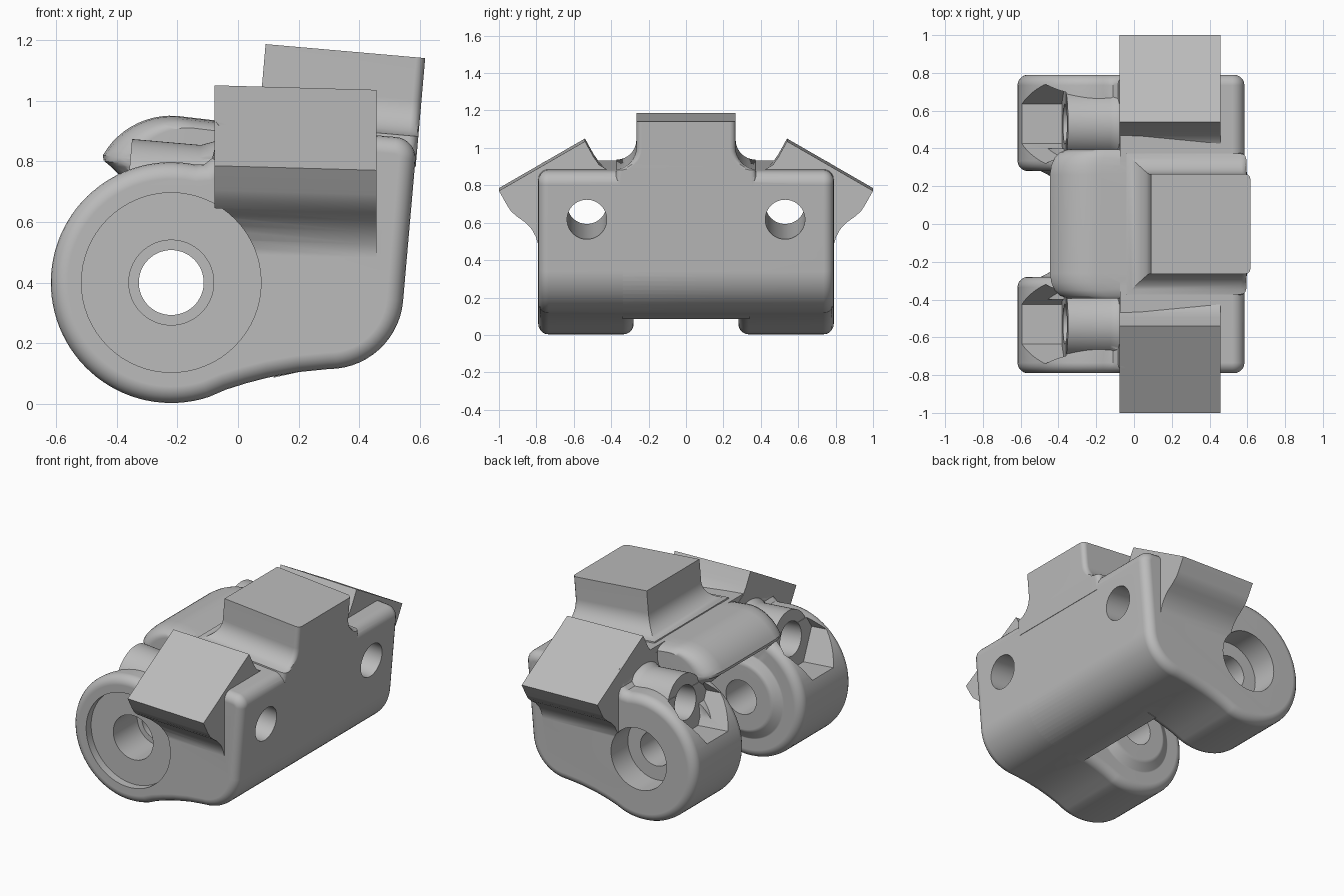
import bpy, bmesh
from math import sin, cos, pi, radians, sqrt
from mathutils import Vector

cube = bpy.data.objects.get("Cube")
if cube:
    bpy.data.objects.remove(cube, do_unlink=True)

grey = bpy.data.materials.new("plain grey")
grey.use_nodes = True
grey.diffuse_color = (0.5, 0.5, 0.5, 1)
grey.node_tree.nodes["Principled BSDF"].inputs["Base Color"].default_value = (0.5, 0.5, 0.5, 1)


def loft(name, loops, bevel=0):
    """Skin a list of equal loops, cap both ends and optionally round the end rims."""
    bm = bmesh.new()
    rings = [[bm.verts.new(p) for p in loop] for loop in loops]
    n = len(rings[0])
    for a, b in zip(rings, rings[1:]):
        for i in range(n):
            j = (i + 1) % n
            bm.faces.new((a[i], a[j], b[j], b[i]))
    caps = [bm.faces.new(rings[0]), bm.faces.new(rings[-1])]
    bmesh.ops.recalc_face_normals(bm, faces=bm.faces)
    if bevel:
        rim = [e for f in caps for e in f.edges]
        bmesh.ops.bevel(bm, geom=rim, offset=bevel, segments=5, profile=0.5,
                        affect='EDGES', clamp_overlap=False)
    mesh = bpy.data.meshes.new(name)
    bm.to_mesh(mesh)
    bm.free()
    mesh.materials.append(grey)
    ob = bpy.data.objects.new(name, mesh)
    bpy.context.collection.objects.link(ob)
    return ob


def slab(name, profile, y0, y1, bevel=0):
    """Extrude an (x, z) profile along y."""
    return loft(name, [[(x, y, z) for x, z in profile] for y in (y0, y1)], bevel)


def lathe(name, start, axis, steps, n=64):
    """Turn (distance, radius) steps around an axis."""
    start, axis = Vector(start), Vector(axis).normalized()
    side = Vector((1, 0, 0)) if abs(axis.y) > 0.9 else Vector((0, 1, 0))
    up = axis.cross(side)
    return loft(name, [[start + axis * d + (side * cos(t) + up * sin(t)) * r
                        for t in (2 * pi * i / n for i in range(n))] for d, r in steps])


def combine(base, other, operation):
    mod = base.modifiers.new("combine", 'BOOLEAN')
    mod.operation, mod.solver, mod.object = operation, 'EXACT', other
    bpy.context.view_layer.objects.active = base
    bpy.ops.object.modifier_apply(modifier=mod.name)
    bpy.data.objects.remove(other, do_unlink=True)


def arc(cx, cz, r, a0, a1, n):
    return [(cx + r * cos(radians(a0 + (a1 - a0) * i / n)),
             cz + r * sin(radians(a0 + (a1 - a0) * i / n))) for i in range(n + 1)]


PX, PZ = -0.22, 0.40          # pivot centre
TILT = radians(5)
BOLT = Vector((-cos(TILT), 0, sin(TILT)))

# Side profile: pivot disc, sweeping underside, leaning back, sloped top
back = arc(0.30, 0.36, 0.245, -90, -5, 14) + arc(0.515, 0.81, 0.07, -5, 85, 8) + [(-0.075, 0.932)]
under = [(-0.04, 0.047), (0.03, 0.069), (0.10, 0.087), (0.20, 0.105)]
step = [(-0.075, 0.85), (-0.085, 0.81), (-0.11, 0.79)]
ear_profile = arc(PX, PZ, 0.397, 78, 288, 56) + under + back + step
core_profile = arc(PX, PZ, 0.46, 72, -43, 32) + under[3:] + back

body = slab("bracket_body", core_profile, -0.34, 0.34)

for s in (1, -1):
    # Fork ear with a hexagonal nut pocket
    ear = slab("ear", ear_profile, s * 0.28, s * 0.79, 0.055)
    bolt_start = Vector((0.57, s * 0.53, 0.617))
    pocket = lathe("nut_pocket", bolt_start, BOLT, [(0.94, 0.21), (1.4, 0.21)], 6)
    combine(ear, pocket, 'DIFFERENCE')
    combine(body, ear, 'UNION')

    # Bolt boss in front of the pocket
    boss = lathe("bolt_boss", bolt_start, BOLT,
                 [(0.4, 0.24), (0.6, 0.235), (0.645, 0.215), (0.67, 0.19), (0.71, 0.175), (0.938, 0.175)])
    combine(body, boss, 'UNION')

    # Raised ring on the inner face of the ear
    ring = lathe("inner_ring", (PX, s * 0.4, PZ), (0, -s, 0),
                 [(0, 0.29), (0.11, 0.29), (0.125, 0.265), (0.14, 0.235), (0.15, 0.22), (0.16, 0.2)])
    combine(body, ring, 'UNION')

# Roof over the wheel gap, with its edges drawn in
roof = [(0.05, 0.92)] + arc(PX, 0.69, 0.26, 80, 150, 12) + [
    (-0.443, 0.80), (-0.425, 0.785), (-0.38, 0.74), (-0.30, 0.64), (0.05, 0.64)]
slices = [(y, k) for y, k in ((0.26, 1), (0.31, 0.985), (0.35, 0.95), (0.38, 0.89), (0.395, 0.8))]
slices = [(-y, k) for y, k in reversed(slices)] + slices
hump = loft("roof", [[(0.05 + (x - 0.05) * k, y, 0.75 + (z - 0.75) * k) for x, z in roof]
                     for y, k in slices])
gap = lathe("wheel_gap", (PX, -0.279, PZ), (0, 1, 0), [(0, 0.46), (0.558, 0.46)], 96)
combine(hump, gap, 'DIFFERENCE')
combine(body, hump, 'UNION')


# Top pad: square block flaring into the body, flush with the back
def pad_loop(height, o):
    h, r = 0.265 + o, 0.03
    half = [(-0.526 - o, h)] + [(0.002 - r + r * sin(t), h - r + r * cos(t))
                                for t in (0, pi / 6, pi / 3, pi / 2)]
    flat = half + [(x, -y) for x, y in reversed(half)]
    return [(0.615 + x * cos(TILT) + height * sin(TILT), y,
             1.14 - x * sin(TILT) + height * cos(TILT)) for x, y in flat]


R = 0.12
flare = [(-0.14 - R * sin(t), R - R * cos(t)) for t in (radians(a) for a in range(0, 86, 12))]
pad = loft("top_pad", [pad_loop(h, o) for h, o in [(0, 0)] + flare + [(-0.36, R)]])
combine(body, pad, 'UNION')

# Angled side pads
pad_profile = [(0.54, 1.05), (1.0, 0.785), (0.955, 0.705), (0.935, 0.675), (0.90, 0.645),
               (0.86, 0.617), (0.825, 0.58), (0.803, 0.54), (0.785, 0.48), (0.6, 0.5),
               (0.36, 0.8), (0.36, 0.885), (0.42, 0.897), (0.465, 0.925), (0.495, 0.968)]
for s in (1, -1):
    side_pad = loft("side_pad", [[(x, s * y, z - drop) for y, z in pad_profile]
                                 for x, drop in ((-0.077, 0), (0.457, 0.015))])
    combine(body, side_pad, 'UNION')

# Bolt holes and stepped pivot bores
for s in (1, -1):
    bolt_hole = lathe("bolt_hole", (0.57, s * 0.53, 0.617), BOLT, [(-0.2, 0.106), (1.4, 0.106)])
    combine(body, bolt_hole, 'DIFFERENCE')
front_bore = lathe("front_bore", (PX, -0.9, PZ), (0, 1, 0),
                   [(0, 0.296), (0.16, 0.296), (0.16, 0.14), (0.4, 0.14), (0.4, 0.107), (0.75, 0.107)])
combine(body, front_bore, 'DIFFERENCE')
back_bore = lathe("back_bore", (PX, 0.9, PZ), (0, -1, 0),
                  [(0, 0.195), (0.28, 0.195), (0.28, 0.107), (0.75, 0.107)])
combine(body, back_bore, 'DIFFERENCE')

# Smooth shading with crisp machined edges
bpy.ops.object.select_all(action='DESELECT')
body.select_set(True)
bpy.context.view_layer.objects.active = body
bpy.ops.object.shade_smooth_by_angle(angle=radians(32))
weighted = body.modifiers.new("weighted_normals", 'WEIGHTED_NORMAL')
weighted.keep_sharp = True
